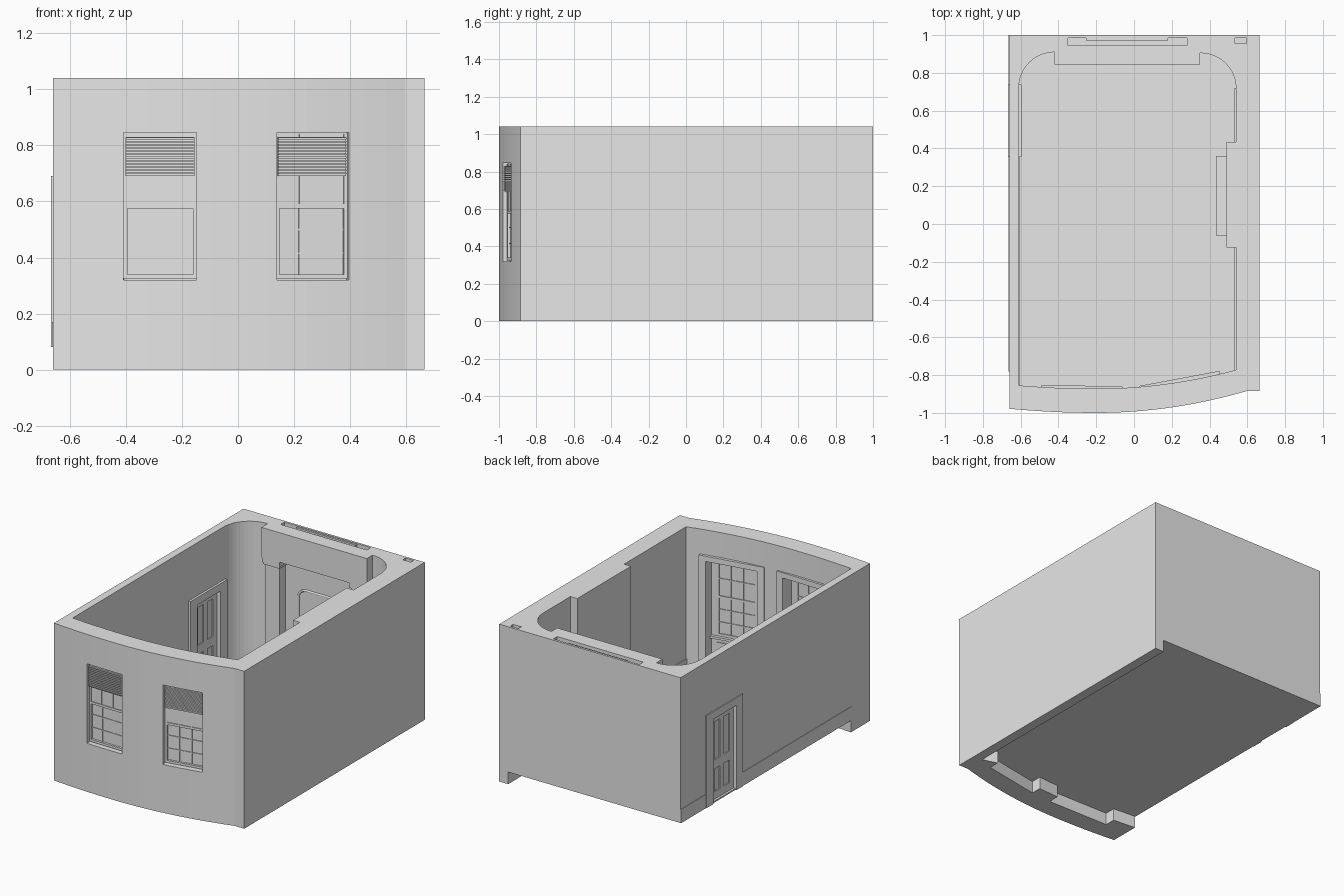
import bpy, bmesh, math
from mathutils import Matrix, Vector

cube = bpy.data.objects.get("Cube")
if cube:
    bpy.data.objects.remove(cube, do_unlink=True)

plaster = bpy.data.materials.new("plain_grey")
plaster.use_nodes = True
plaster.diffuse_color = (0.8, 0.8, 0.8, 1)
plaster.node_tree.nodes["Principled BSDF"].inputs["Base Color"].default_value = (0.8, 0.8, 0.8, 1)

FLOOR, TOP, BASE = 0.09, 1.04, 0.08


def finish(name, bm, matrix=None):
    bmesh.ops.recalc_face_normals(bm, faces=bm.faces)
    mesh = bpy.data.meshes.new(name)
    bm.to_mesh(mesh)
    bm.free()
    mesh.materials.append(plaster)
    obj = bpy.data.objects.new(name, mesh)
    if matrix:
        mesh.transform(matrix)
    bpy.context.collection.objects.link(obj)
    return obj


def prism(name, outline, z0, z1):
    bm = bmesh.new()
    face = bm.faces.new([bm.verts.new((x, y, z0)) for x, y in outline])
    new = bmesh.ops.extrude_face_region(bm, geom=[face])["geom"]
    bmesh.ops.translate(bm, vec=(0, 0, z1 - z0),
                        verts=[v for v in new if isinstance(v, bmesh.types.BMVert)])
    return finish(name, bm)


def boxes(name, spans, matrix=None):
    """One object from several (x0, x1, y0, y1, z0, z1) blocks."""
    bm = bmesh.new()
    for x0, x1, y0, y1, z0, z1 in spans:
        m = Matrix.Translation(((x0 + x1) / 2, (y0 + y1) / 2, (z0 + z1) / 2))
        m = m @ Matrix.Diagonal((x1 - x0, y1 - y0, z1 - z0, 1))
        bmesh.ops.create_cube(bm, size=1, matrix=m)
    return finish(name, bm, matrix)


def cut(target, cutter):
    mod = target.modifiers.new("cut", "BOOLEAN")
    mod.operation, mod.solver, mod.object = "DIFFERENCE", "EXACT", cutter
    bpy.context.view_layer.objects.active = target
    bpy.ops.object.modifier_apply(modifier=mod.name)
    bpy.data.objects.remove(cutter, do_unlink=True)


def bow(x):
    """Bowed front line."""
    d = x + 0.2
    return -1 + (0.182 if d > 0 else 0.104) * d * d


def bow_line(x0, x1, offset=0.0, n=18):
    xs = [x0 + (x1 - x0) * i / n for i in range(n + 1)]
    return [(x, bow(x) + offset) for x in xs]


def arc(cx, cy, rx, ry, a0, a1, n=12):
    angles = [math.radians(a0 + (a1 - a0) * i / n) for i in range(n + 1)]
    return [(cx + rx * math.cos(a), cy + ry * math.sin(a)) for a in angles]


# Room shell: outer block hollowed by the room outline
shell = prism("room_shell", bow_line(-0.66, 0.595) + [(0.665, -0.885), (0.665, 1), (-0.66, 1)],
              BASE, TOP)
room = bow_line(-0.61, 0.54, 0.128)
room += [(0.54, -0.125), (0.49, -0.125), (0.49, 0.435), (0.54, 0.435)]
room += arc(0.35, 0.72, 0.19, 0.185, 0, 90)
room += [(0.35, 0.845), (-0.42, 0.845)]
room += arc(-0.42, 0.72, 0.19, 0.19, 90, 180)
cut(shell, prism("room_cutter", room, FLOOR, 1.2))

# Back alcove, roof slots, fireplace and door openings
for span in [(-0.42, 0.35, 0.7, 0.93, FLOOR, 0.845),
             (-0.35, 0.28, 0.945, 0.985, 1.0, 1.1),
             (0.535, 0.595, 0.955, 0.985, 1.0, 1.1),
             (0.4, 0.57, 0.04, 0.26, FLOOR, 0.33),
             (-0.8, -0.5, 0.427, 0.667, FLOOR, 0.64)]:
    cut(shell, boxes("opening_cutter", [span]))
boxes("slot_divider", [(-0.255, 0.18, 0.972, 0.985, 0.99, 1.035)])

# Footing under the front wall with deeper piers, and under the side wall
footing = bow_line(-0.66, 0.595) + [(0.665, -0.885), (0.665, -0.76)]
steps = [(0.5, 0.2), (0.5, 0.128), (0.1, 0.128), (0.1, 0.2),
         (-0.05, 0.2), (-0.05, 0.128), (-0.5, 0.128), (-0.5, 0.2), (-0.66, 0.2)]
footing += [(x, bow(x) + d) for x, d in steps]
prism("front_footing", footing, 0, BASE)
boxes("side_footing", [(0.6, 0.665, -0.76, 1, 0, BASE)])


# Windows: x across, y into the room, origin on the outer wall face
def window(side, cx, cy, degrees):
    m = Matrix.Translation((cx, cy, 0)) @ Matrix.Rotation(math.radians(degrees), 4, "Z")
    cut(shell, boxes("window_cutter", [(-0.13, 0.13, -0.1, 0.07, 0.32, 0.845)], m))
    cut(shell, boxes("recess_cutter", [(-0.17, 0.17, 0.055, 0.25, FLOOR, 0.845)], m))
    w = 0.123
    # Sashes with glazing bars
    boxes(side + "_window_panes", [(-0.13, 0.13, 0.04, 0.055, 0.32, 0.58),
                                   (-0.13, 0.13, 0.03, 0.055, 0.58, 0.845)], m)
    bars = [(x - 0.003, x + 0.003, y0, y1, z0, z1) for x in (-w / 3, w / 3)
            for y0, y1, z0, z1 in ((0.035, 0.06, 0.33, 0.58), (0.025, 0.06, 0.58, 0.84))]
    bars += [(-w, w, 0.035, 0.06, z - 0.003, z + 0.003) for z in (0.415, 0.5)]
    bars += [(-w, w, 0.025, 0.06, 0.575, 0.59), (-w, w, 0.05, 0.06, 0.7, 0.706)]
    for s in (-1, 1):
        x = s * (w + 0.001)
        bars.append((x - 0.007, x + 0.007, 0.025, 0.06, 0.325, 0.84))
    bars.append((-w, w, 0.025, 0.06, 0.325, 0.34))
    boxes(side + "_window_bars", bars, m)
    # Slatted blind at the head
    slats = []
    for i in range(12):
        z = 0.697 + i * 0.0113
        slats.append((-w, w, 0.008, 0.018, z, z + 0.006))
    slats.append((-w, w, 0.015, 0.03, 0.69, 0.83))
    boxes(side + "_window_blind", slats, m)
    # Inner casing, reaching the floor
    boxes(side + "_window_casing", [(-0.215, -0.17, 0.11, 0.142, FLOOR, 0.84),
                                    (0.17, 0.215, 0.11, 0.142, FLOOR, 0.84),
                                    (-0.215, 0.215, 0.11, 0.142, 0.84, 0.875)], m)
    boxes(side + "_window_apron", [(-0.13, 0.13, 0.05, 0.062, 0.14, 0.28),
                                   (-0.17, 0.17, 0.05, 0.075, 0.305, 0.32)], m)


window("right", -0.278, -0.998, -1)
window("left", 0.267, -0.957, 10.6)

# Panelled door in the side wall, with casing on both faces
boxes("door_leaf", [(-0.638, -0.628, 0.427, 0.667, BASE, 0.64)])
stiles = [(-0.646, -0.62, y, y + 0.04, BASE, 0.64) for y in (0.427, 0.527, 0.627)]
rails = [(-0.646, -0.62, 0.427, 0.667, z0, z1)
         for z0, z1 in ((BASE, 0.14), (0.29, 0.35), (0.6, 0.64))]
boxes("door_frame", stiles + rails)
for name, x0, x1 in (("outer", -0.667, -0.655), ("inner", -0.615, -0.595)):
    boxes(name + "_door_casing", [(x0, x1, 0.355, 0.427, BASE, 0.64),
                                  (x0, x1, 0.667, 0.738, BASE, 0.64),
                                  (x0, x1, 0.355, 0.738, 0.64, 0.69)])

# Baseboards
boxes("outer_baseboard", [(-0.664, -0.655, -0.78, 0.355, BASE, 0.17),
                          (-0.664, -0.655, 0.738, 1, BASE, 0.17)])
boxes("inner_baseboard", [(-0.615, -0.603, -0.855, 0.355, FLOOR, 0.17),
                          (0.533, 0.545, -0.775, -0.125, FLOOR, 0.17),
                          (0.533, 0.545, 0.435, 0.72, FLOOR, 0.17)])

# Alcove pilasters with base and capital
for name, x in (("right", -0.355), ("left", 0.285)):
    boxes(name + "_pilaster", [(x - 0.052, x + 0.052, 0.865, 0.935, FLOOR, 0.81),
                               (x - 0.065, x + 0.065, 0.85, 0.935, 0.81, 0.845),
                               (x - 0.06, x + 0.06, 0.856, 0.935, 0.795, 0.81),
                               (x - 0.06, x + 0.06, 0.856, 0.935, FLOOR, 0.17)])

# Round-cornered moulding on the alcove wall
curve = bpy.data.curves.new("alcove_moulding", "CURVE")
curve.dimensions = "3D"
curve.bevel_depth = 0.007
curve.bevel_resolution = 1
path = [(-0.21, FLOOR)] + arc(-0.15, 0.6, 0.06, 0.06, 180, 90, 6)
path += arc(0.08, 0.6, 0.06, 0.06, 90, 0, 6) + [(0.14, FLOOR)]
spline = curve.splines.new("POLY")
spline.points.add(len(path) - 1)
for point, (x, z) in zip(spline.points, path):
    point.co = (x, 0.93, z, 1)
curve.materials.append(plaster)
bpy.context.collection.objects.link(bpy.data.objects.new("alcove_moulding", curve))

# Fireplace surround on the chimney breast
boxes("mantelpiece", [(0.45, 0.495, -0.03, 0.04, FLOOR, 0.4),
                      (0.45, 0.495, 0.26, 0.33, FLOOR, 0.4),
                      (0.45, 0.495, 0.04, 0.26, 0.33, 0.4),
                      (0.435, 0.495, -0.06, 0.36, 0.4, 0.425)])
